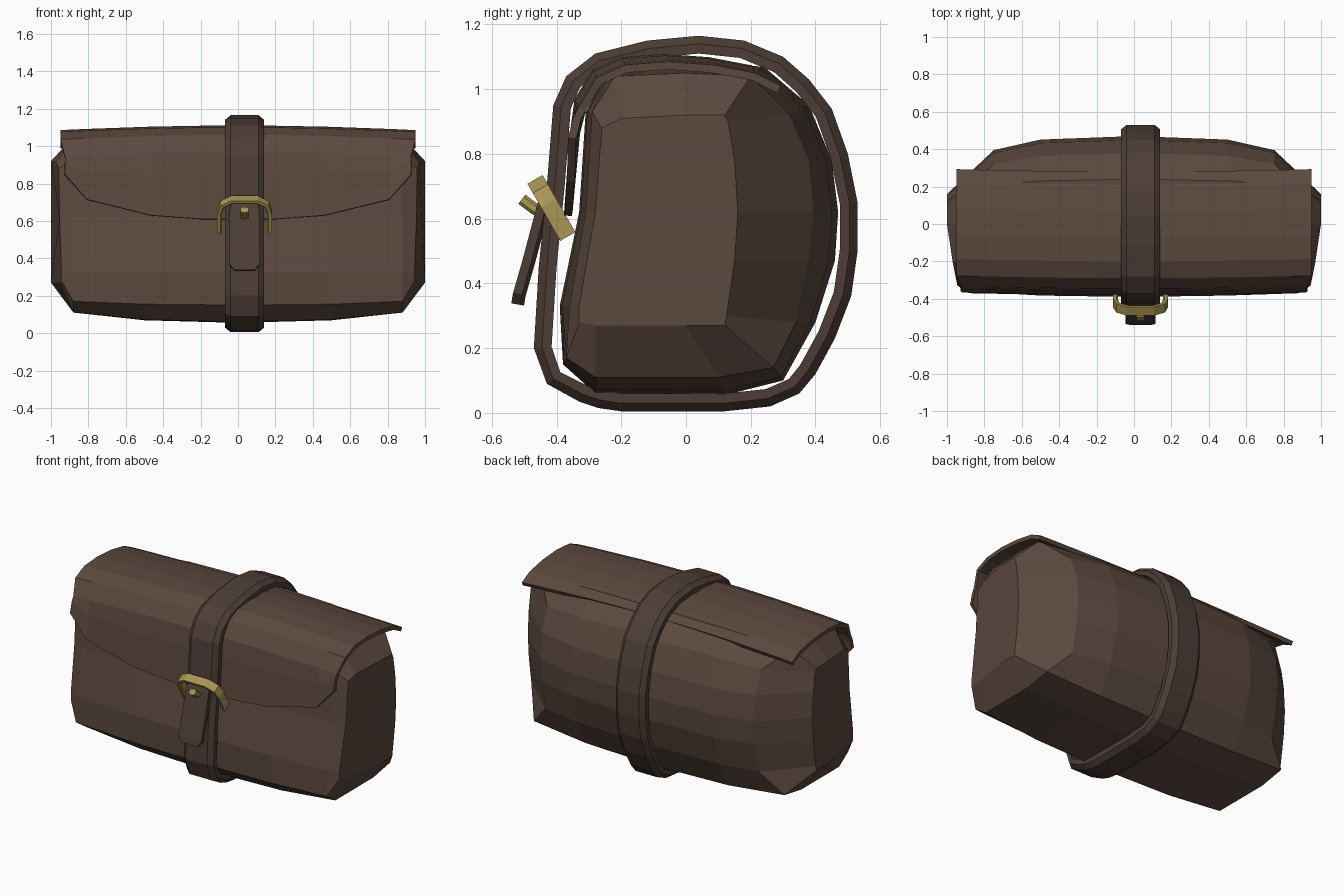
import bpy, bmesh
from mathutils import Vector

if "Cube" in bpy.data.objects:
    bpy.data.objects.remove(bpy.data.objects["Cube"])


def material(name, rgb):
    m = bpy.data.materials.new(name)
    m.diffuse_color = (*rgb, 1)
    m.use_nodes = True
    m.node_tree.nodes["Principled BSDF"].inputs["Base Color"].default_value = m.diffuse_color
    return m


LEATHER = material("leather", (0.105, 0.066, 0.048))
DARK = material("dark_leather", (0.075, 0.048, 0.037))
BRASS = material("brass", (0.40, 0.31, 0.09))


def make(name, verts, faces, mat, fix=True):
    me = bpy.data.meshes.new(name)
    me.from_pydata([tuple(v) for v in verts], [], faces)
    if fix:
        bm = bmesh.new()
        bm.from_mesh(me)
        bmesh.ops.recalc_face_normals(bm, faces=bm.faces)
        bm.to_mesh(me)
        bm.free()
    me.materials.append(mat)
    ob = bpy.data.objects.new(name, me)
    bpy.context.collection.objects.link(ob)
    return ob


def skin(name, rings, mat, closed=False):
    """Join equal rings of points into a tube, capped unless closed."""
    n, m = len(rings[0]), len(rings)
    faces = []
    for i in range(m if closed else m - 1):
        k = (i + 1) % m
        for j in range(n):
            l = (j + 1) % n
            faces.append((i * n + j, i * n + l, k * n + l, k * n + j))
    if not closed:
        faces += [tuple(range(n)), tuple(range((m - 1) * n, m * n))]
    return make(name, [p for r in rings for p in r], faces, mat)


def sweep(name, path, b, section, mat, closed=False, widths=None):
    """Sweep (normal, sideways) section along a planar path; b is sideways."""
    path, b = [Vector(p) for p in path], Vector(b).normalized()
    m, rings = len(path), []
    for i, p in enumerate(path):
        prev = path[i - 1] if closed or i > 0 else p
        nxt = path[(i + 1) % m] if closed or i < m - 1 else p
        n = b.cross((nxt - prev).normalized())
        w = widths[i] if widths else 1
        rings.append([p + n * u + b * v * w for u, v in section])
    return skin(name, rings, mat, closed)


# Body: three (y, z) outlines, lofted along x
MID = [(-.38, .15), (-.28, .06), (.12, .055), (.3, .1), (.4, .28), (.46, .47), (.47, .62),
       (.45, .78), (.38, .95), (.24, 1.07), (0, 1.08), (-.24, 1.06), (-.31, .93),
       (-.33, .62), (-.39, .33)]
SIDE = [(-.37, .17), (-.28, .11), (.1, .11), (.27, .14), (.34, .28), (.38, .47), (.395, .62),
        (.38, .78), (.32, .92), (.2, 1.04), (0, 1.05), (-.22, 1.04), (-.29, .93),
        (-.31, .62), (-.36, .33)]
END = [(-.33, .28), (-.28, .27), (0, .27), (.12, .27), (.125, .3), (.15, .47), (.16, .62),
       (.15, .78), (.13, .9), (.12, .92), (0, .92), (-.2, .91), (-.26, .88),
       (-.28, .62), (-.33, .33)]


def body_ring(x):
    s = 1 if x > 0 else -1
    if abs(x) < .6:
        t = .25 if x else 0
        return [(x, a[0] + (c[0] - a[0]) * t, a[1] + (c[1] - a[1]) * t)
                for a, c in zip(MID, SIDE)]
    if abs(x) < .95:
        return [(s * (.75 if 4 <= i <= 8 else .88), y, z) for i, (y, z) in enumerate(SIDE)]
    return [(s * (1 - .2 * max(0, -y - .05)), y, z) for y, z in END]


skin("bag_body", [body_ring(x) for x in (-1, -.8, -.5, 0, .5, .8, 1)], LEATHER)

# Flap: sheet over the top with a curved lower edge
ROLL = [(.28, 1.035), (.2, 1.075), (.07, 1.1), (-.07, 1.11), (-.2, 1.1), (-.29, 1.06),
        (-.345, .97)]
HALF = [(.2, .61), (.47, .63), (.82, .715), (.94, .85)]
cols = [(-x, z) for x, z in reversed(HALF)] + HALF
verts = []
for x, low in cols:
    for y, z in ROLL:
        verts.append((x * (1.01 if z > 1 else .985), y + .015 * x * x, z - .028 * x * x))
    top = .97 - .028 * x * x
    for f, y in ((.35, -.362), (.7, -.37), (1, -.378)):
        verts.append((x * .985, y + .015 * x * x, top + (low - top) * f))
r = len(ROLL) + 3
faces = [(i * r + j, i * r + j + 1, (i + 1) * r + j + 1, (i + 1) * r + j)
         for i in range(len(cols) - 1) for j in range(r - 1)]
flap = make("flap", verts, faces, LEATHER, fix=False)
mod = flap.modifiers.new("thickness", "SOLIDIFY")
mod.thickness, mod.offset = .025, -1

# Strap: closed loop around the bag, chamfered outer edges
CX = .035
LOOP = [(.04, 1.165), (.18, 1.15), (.3, 1.1), (.38, 1.03), (.45, .94), (.5, .8), (.53, .65),
        (.53, .5), (.51, .36), (.46, .23), (.4, .12), (.35, .06), (.26, .02), (.12, .005),
        (-.2, .005), (-.27, .015), (-.33, .035), (-.43, .09), (-.47, .2), (-.455, .45),
        (-.43, .7), (-.41, .95), (-.37, 1.04), (-.28, 1.11), (-.12, 1.15)]
BAND = [(-.055, -.105), (-.025, -.105), (0, -.075), (0, .075), (-.025, .105), (-.055, .105)]
sweep("strap", [(CX, y, z) for y, z in LOOP], (1, 0, 0), BAND, DARK, closed=True)

# Loose strap end hanging out of the buckle
TAIL = [(-.41, .71), (-.44, .64), (-.485, .47), (-.515, .365), (-.52, .335)]
sweep("strap_tail", [(CX, y, z) for y, z in TAIL], (1, 0, 0),
      [(-.02, -.08), (.008, -.08), (.02, -.06), (.02, .06), (.008, .08), (-.02, .08)],
      DARK, widths=[.85, 1, 1, 1, .7])

# Buckle: tilted arch, drawn as (sideways, up the tilt)
low, up = Vector((CX, -.365, .545)), Vector((0, -.095, .165))
ARCH = [(-.133, 0), (-.133, .62), (-.12, .85), (-.07, 1), (.07, 1), (.12, .85), (.133, .62),
        (.133, 0)]
sweep("buckle", [low + Vector((u, 0, 0)) + up * v for u, v in ARCH],
      Vector((1, 0, 0)).cross(up),
      [(-.013, -.018), (-.004, -.027), (.013, -.027), (.013, .027), (-.004, .027), (-.013, .018)],
      BRASS)

# Buckle prong
sweep("prong", [(CX, -.40, .595), (CX, -.47, .632), (CX, -.507, .66)], (1, 0, 0),
      [(-.018, -.012), (-.009, -.022), (.009, -.022), (.018, -.012),
       (.018, .012), (.009, .022), (-.009, .022), (-.018, .012)], BRASS)
